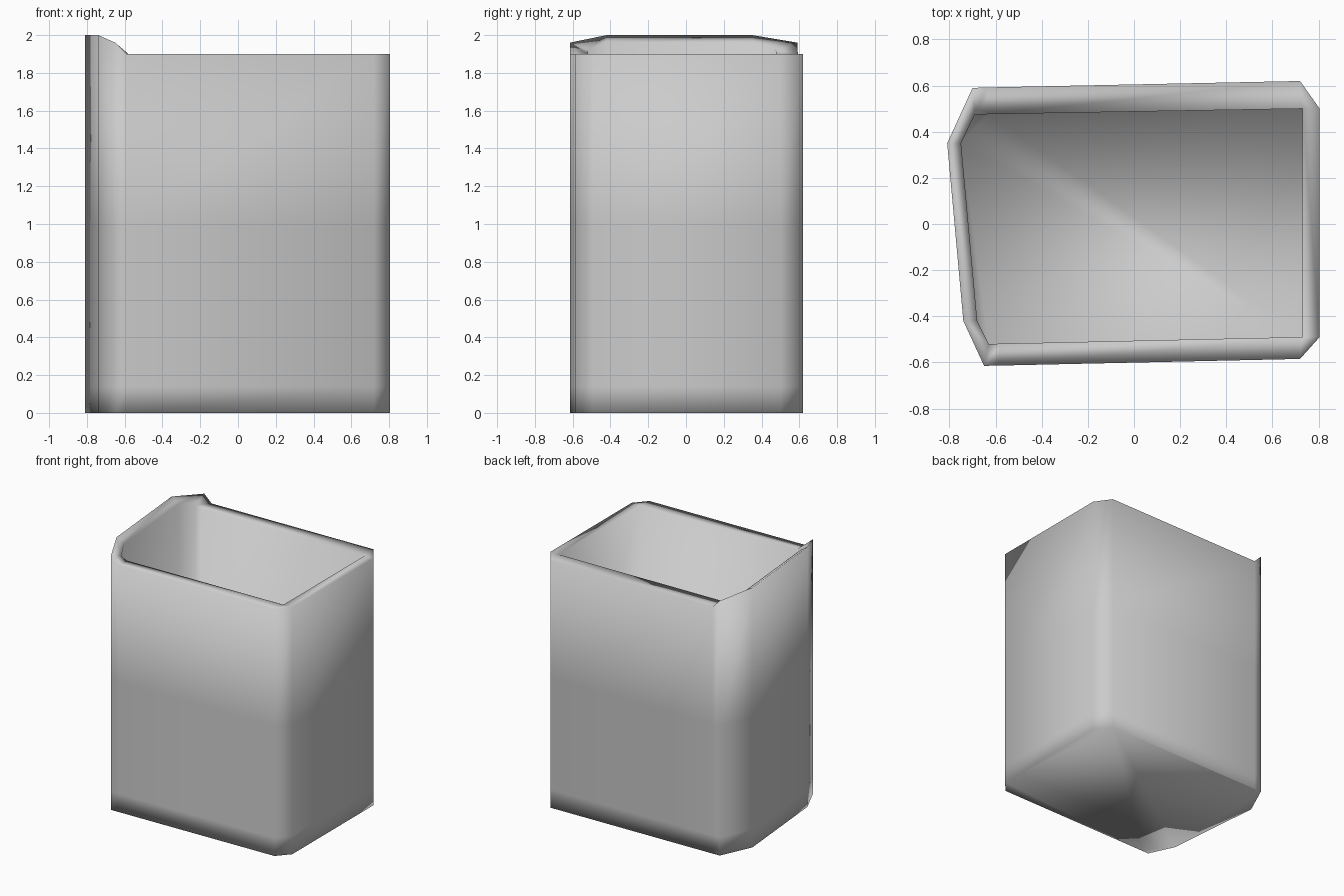
import bpy, bmesh

if "Cube" in bpy.data.objects:
    bpy.data.objects.remove(bpy.data.objects["Cube"])

# Plan of the bin: (outer x, outer y, outer rim z, inner x, inner y, inner rim z)
plan = [
    (-0.74, -0.42, 2.00, -0.68, -0.42, 1.96),
    (-0.65, -0.615, 1.96, -0.63, -0.52, 1.92),
    (-0.59, -0.614, 1.90, -0.58, -0.519, 1.90),
    (0.72, -0.585, 1.90, 0.73, -0.49, 1.90),
    (0.805, -0.49, 1.90, 0.73, -0.49, 1.90),
    (0.805, 0.50, 1.90, 0.73, 0.50, 1.90),
    (0.72, 0.62, 1.90, 0.73, 0.50, 1.90),
    (-0.64, 0.592, 1.90, -0.63, 0.476, 1.90),
    (-0.70, 0.59, 1.96, -0.69, 0.475, 1.92),
    (-0.81, 0.35, 2.00, -0.75, 0.35, 1.96),
]
FLOOR = 0.08

bm = bmesh.new()


def ring(coords):
    return [bm.verts.new(c) for c in coords]


def bridge(a, b):
    n = len(a)
    for i in range(n):
        j = (i + 1) % n
        bm.faces.new((a[i], a[j], b[j], b[i]))


# Outer wall, rim and inner wall as one run of stacked rings
rings = [ring((p[0], p[1], z) for p in plan) for z in (0.0, 0.14, 1.0)]
rings.append(ring(p[:3] for p in plan))
rings.append(ring(p[3:] for p in plan))
rings.append(ring((p[3], p[4], FLOOR) for p in plan))
for lower, upper in zip(rings, rings[1:]):
    bridge(lower, upper)

# Underside and inside floor
base = bm.faces.new(list(reversed(rings[0])))
bm.faces.new(rings[-1])
bmesh.ops.inset_region(bm, faces=[base], thickness=0.01)

bmesh.ops.remove_doubles(bm, verts=bm.verts, dist=0.0005)
bmesh.ops.recalc_face_normals(bm, faces=bm.faces)
for f in bm.faces:
    f.smooth = True

mesh = bpy.data.meshes.new("open_bin")
bm.to_mesh(mesh)
bm.free()
bpy.context.collection.objects.link(bpy.data.objects.new("open_bin", mesh))
